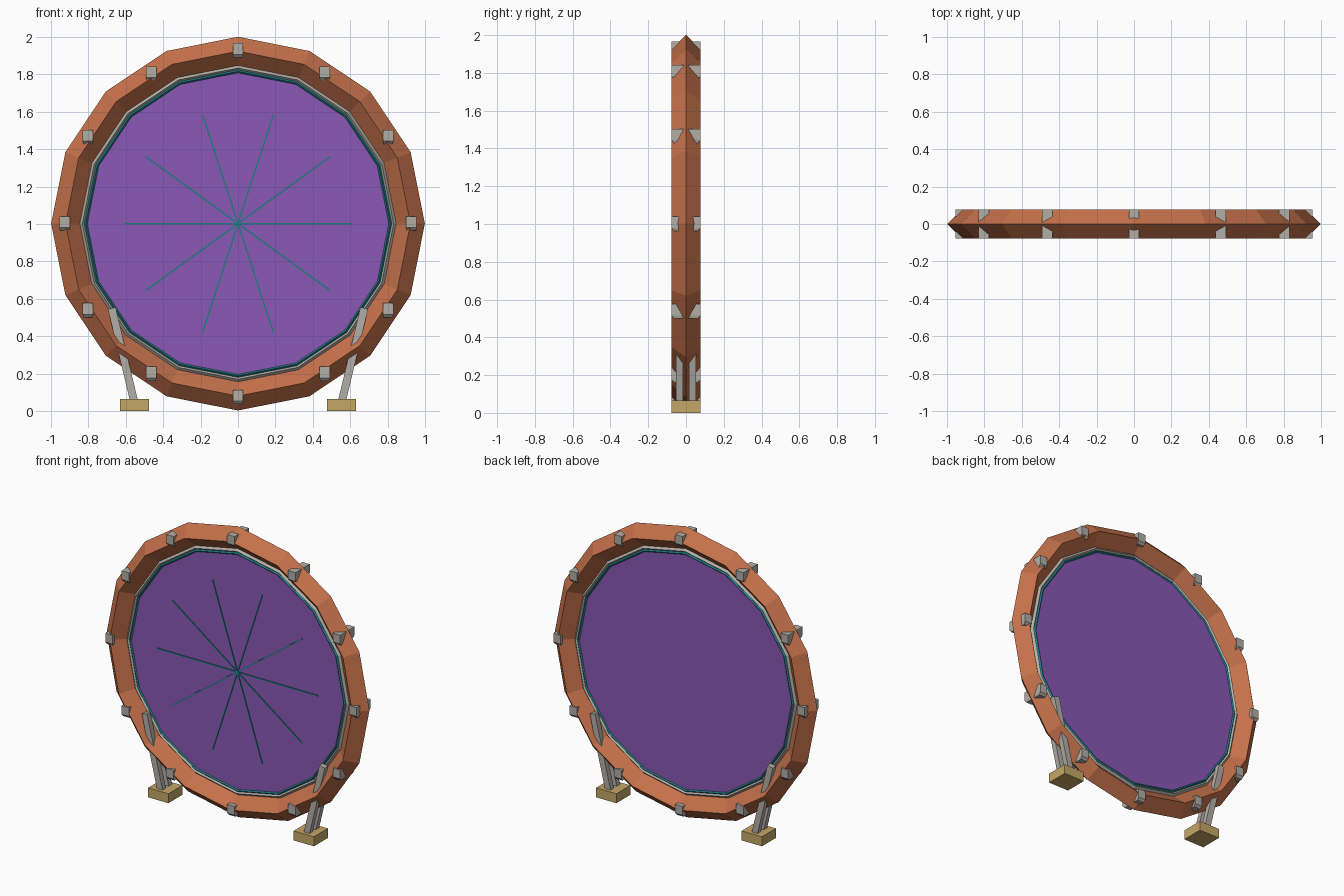
import bpy, bmesh
from math import pi, sin, cos, atan2
from mathutils import Matrix, Vector

old = bpy.data.objects.get("Cube")
if old:
    bpy.data.objects.remove(old, do_unlink=True)

CENTRE = Vector((0, 0, 1.002))
SIDES = 16


def material(name, rgb):
    mat = bpy.data.materials.new(name)
    mat.use_nodes = True
    mat.diffuse_color = (*rgb, 1)
    mat.node_tree.nodes["Principled BSDF"].inputs["Base Color"].default_value = (*rgb, 1)
    return mat


copper = material("copper", (0.56, 0.165, 0.07))
steel = material("pale_steel", (0.45, 0.43, 0.39))
teal = material("teal", (0.015, 0.2, 0.23))
purple = material("purple", (0.254, 0.098, 0.462))
gold = material("sand_gold", (0.56, 0.39, 0.135))


def add_object(name, bm, mat):
    bmesh.ops.recalc_face_normals(bm, faces=bm.faces)
    mesh = bpy.data.meshes.new(name)
    bm.to_mesh(mesh)
    bm.free()
    mesh.materials.append(mat)
    obj = bpy.data.objects.new(name, mesh)
    bpy.context.collection.objects.link(obj)
    return obj


def add_box(bm, centre, size, rotation=Matrix.Identity(4)):
    matrix = Matrix.Translation(centre) @ rotation @ Matrix.Diagonal((*size, 1))
    bmesh.ops.create_cube(bm, size=1, matrix=matrix)


def add_ring(name, radius, thickness, mat):
    # Upright ring with a diamond cross-section
    bpy.ops.mesh.primitive_torus_add(
        major_segments=SIDES, minor_segments=4, major_radius=radius,
        minor_radius=thickness, location=CENTRE, rotation=(pi / 2, 0, 0))
    ring = bpy.context.object
    ring.name = name
    ring.data.materials.append(mat)


# Frame and the two thin rims inside it
add_ring("outer_frame", 0.922, 0.077, copper)
add_ring("steel_rim", 0.832, 0.014, steel)
add_ring("teal_rim", 0.814, 0.013, teal)

# Membrane filling the frame
bm = bmesh.new()
bmesh.ops.create_cone(
    bm, cap_ends=True, segments=SIDES, radius1=0.815, radius2=0.815, depth=0.01,
    matrix=Matrix.Translation(CENTRE) @ Matrix.Rotation(pi / 2, 4, "X")
    @ Matrix.Rotation(pi / SIDES * 2, 4, "Z"))
add_object("membrane", bm, purple)

# Star of thin rays on the front of the membrane
bm = bmesh.new()
for i in range(5):
    add_box(bm, CENTRE + Vector((0, -0.007, 0)), (1.22, 0.006, 0.008),
            Matrix.Rotation(i * pi / 5, 4, "Y"))
add_object("star_rays", bm, teal)


def add_clamp(bm, x, z, side):
    # Upright block whose lower end tapers inward
    loops = []
    for height, half, face in ((0.038, 0.028, 0.077), (-0.022, 0.028, 0.077),
                               (-0.038, 0.024, 0.063)):
        corners = ((-half, 0.004), (half, 0.004), (half, face), (-half, face))
        loops.append([bm.verts.new((x + cx, side * cy, z + height)) for cx, cy in corners])
    bm.faces.new(loops[0])
    bm.faces.new(loops[-1])
    for upper, lower in zip(loops, loops[1:]):
        for i in range(4):
            j = (i + 1) % 4
            bm.faces.new((upper[i], upper[j], lower[j], lower[i]))


# Clamps around the frame, front and back
for label, side in (("front", -1), ("back", 1)):
    bm = bmesh.new()
    for i in range(12):
        angle = i * pi / 6
        add_clamp(bm, 0.927 * cos(angle), CENTRE.z + 0.927 * sin(angle), side)
    add_object(label + "_clamps", bm, steel)

# Feet with a pair of leaning struts each
for label, sx in (("left", 1), ("right", -1)):
    bm = bmesh.new()
    add_box(bm, (sx * 0.553, 0, 0.0325), (0.154, 0.152, 0.065))
    add_object(label + "_foot", bm, gold)

    bm = bmesh.new()
    low, high = Vector((sx * 0.555, 0, 0.05)), Vector((sx * 0.675, 0, 0.55))
    lean = high - low
    for sy in (-1, 1):
        add_box(bm, (low + high) / 2 + Vector((0, sy * 0.034, 0)),
                (0.042, 0.036, lean.length),
                Matrix.Rotation(atan2(lean.x, lean.z), 4, "Y"))
    add_object(label + "_struts", bm, steel)
